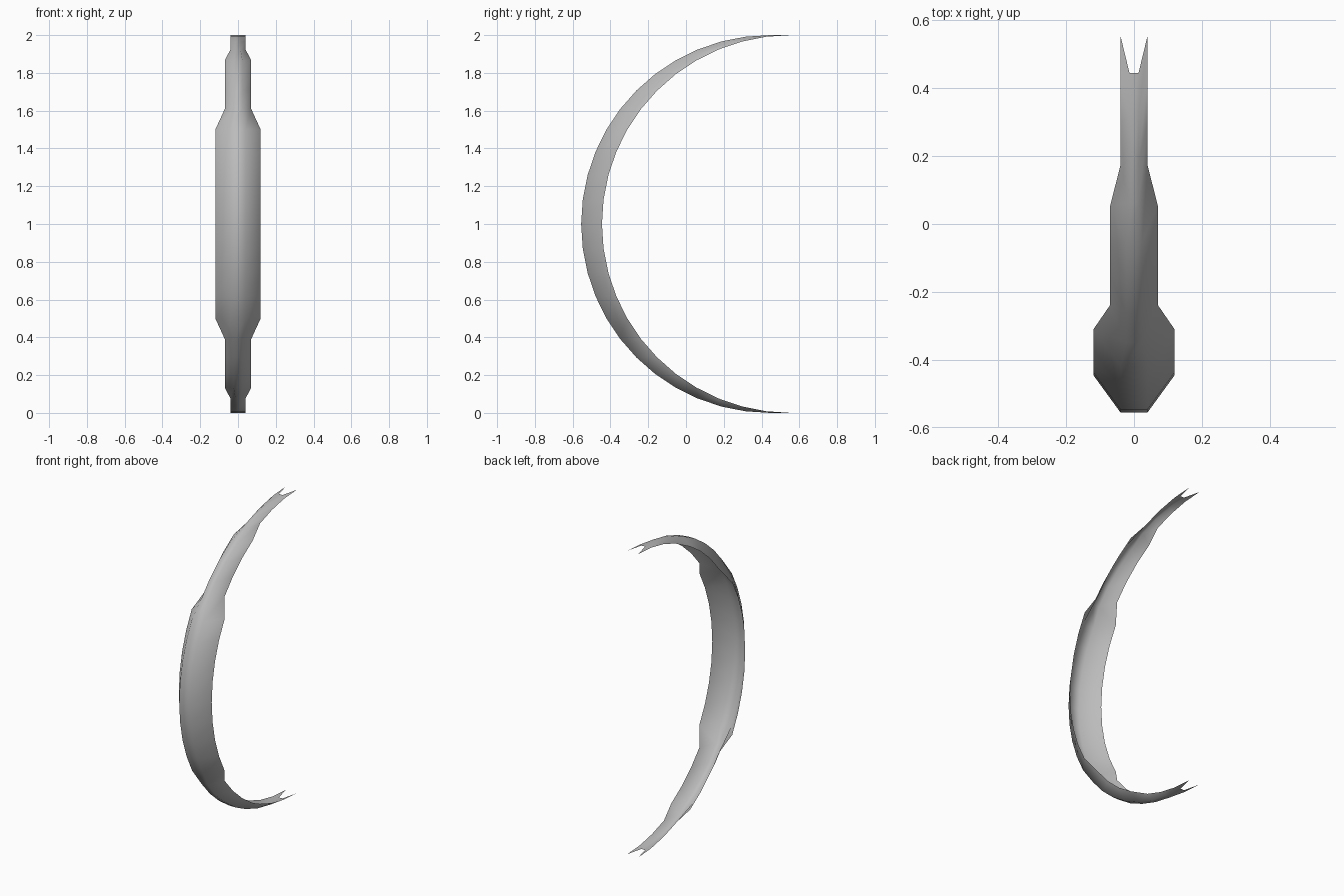
import bpy
import bmesh
from math import sin, cos, radians

cube = bpy.data.objects.get("Cube")
if cube:
    bpy.data.objects.remove(cube, do_unlink=True)

SEGMENTS = 24      # steps along the half circle
RADIUS = 1.0
DEPTH = 0.11       # how far the side edges sit behind the front ridge


def half_width(angle):
    """Stepped outline: broad middle, narrower arms, slim tips."""
    a = abs(angle)
    if a < 31:
        return 0.12
    if a < 61:
        return 0.07
    return 0.04


# Plain grey material
grey = bpy.data.materials.new("plain grey")
grey.use_nodes = True
colour = (0.5, 0.5, 0.5, 1)
grey.diffuse_color = colour
grey.node_tree.nodes["Principled BSDF"].inputs["Base Color"].default_value = colour

# Curved blade: an open three-sided channel swept along a half circle
bm = bmesh.new()
rows = []
for i in range(SEGMENTS + 1):
    angle = -90 + 180 * i / SEGMENTS
    w = half_width(angle)
    y = DEPTH / 2 - DEPTH + RADIUS / 2 - RADIUS * cos(radians(angle))
    z = RADIUS + RADIUS * sin(radians(angle))
    section = ((-w, DEPTH), (-w / 3, 0), (w / 3, 0), (w, DEPTH))
    rows.append([bm.verts.new((x, y + back, z)) for x, back in section])

for low, high in zip(rows, rows[1:]):
    for c in range(3):
        bm.faces.new((low[c], low[c + 1], high[c + 1], high[c])).smooth = True

mesh = bpy.data.meshes.new("curved_blade")
bm.to_mesh(mesh)
bm.free()
mesh.materials.append(grey)
blade = bpy.data.objects.new("curved_blade", mesh)
bpy.context.scene.collection.objects.link(blade)
